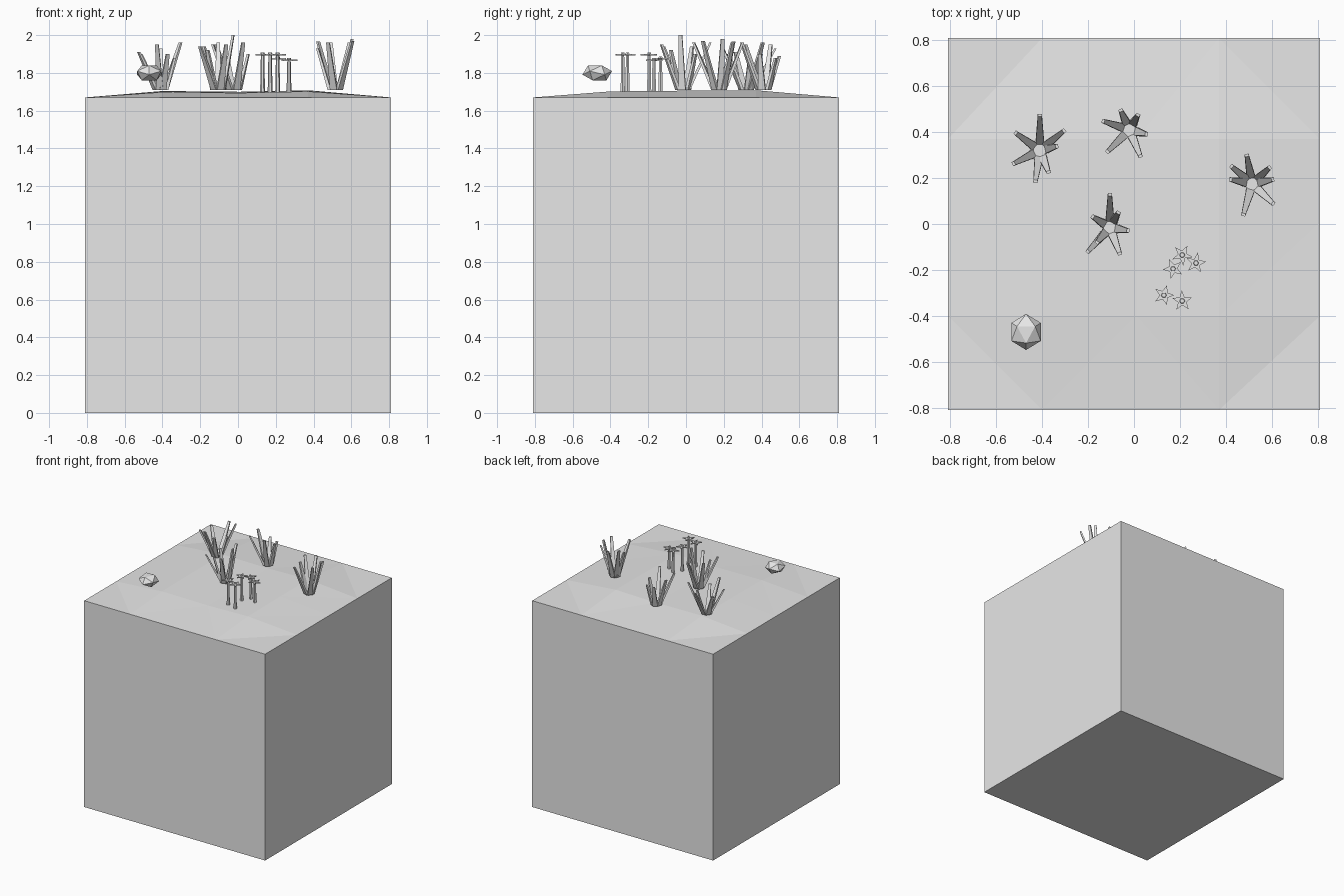
import bpy
import bmesh
import math
from mathutils import Matrix, Vector

if "Cube" in bpy.data.objects:
    bpy.data.objects.remove(bpy.data.objects["Cube"], do_unlink=True)

# One plain grey for every part
grey = bpy.data.materials.new("plain_grey")
grey.use_nodes = True
grey.diffuse_color = (0.8, 0.8, 0.8, 1)
grey.node_tree.nodes["Principled BSDF"].inputs["Base Color"].default_value = (0.8, 0.8, 0.8, 1)

HALF = 0.81
EDGE_Z = 1.67
GROUND = 1.71


def finish(bm, name):
    """Turn a bmesh into a flat-shaded object."""
    bmesh.ops.recalc_face_normals(bm, faces=bm.faces[:])
    mesh = bpy.data.meshes.new(name)
    bm.to_mesh(mesh)
    bm.free()
    mesh.materials.append(grey)
    obj = bpy.data.objects.new(name, mesh)
    bpy.context.scene.collection.objects.link(obj)
    return obj


def loft(bm, lower, upper):
    """Close a solid between two matching rings of points."""
    low = [bm.verts.new(p) for p in lower]
    high = [bm.verts.new(p) for p in upper]
    bm.faces.new(low[::-1])
    bm.faces.new(high)
    for i in range(len(low)):
        j = (i + 1) % len(low)
        bm.faces.new((low[i], low[j], high[j], high[i]))


def ring(centre, radii, count, turn=0.0):
    """Horizontal ring whose radius cycles through the given radii."""
    points = []
    for i in range(count):
        a = turn + math.tau * i / count
        r = radii[i % len(radii)]
        points.append(centre + Vector((r * math.cos(a), r * math.sin(a), 0)))
    return points


# Earth block: a box whose top is a gently uneven four by four grid
def build_block():
    bm = bmesh.new()
    steps = 4
    bumps = [[0.028, 0.024, 0.032], [0.032, 0.028, 0.036], [0.034, 0.03, 0.038]]
    nodes = [-HALF, -0.4, 0.01, 0.37, HALF]
    grid = []
    for j in range(steps + 1):
        row = []
        for i in range(steps + 1):
            inner = 0 < i < steps and 0 < j < steps
            z = EDGE_Z + (bumps[j - 1][i - 1] if inner else 0)
            row.append(bm.verts.new((nodes[i], nodes[j], z)))
        grid.append(row)
    top = []
    for j in range(steps):
        for i in range(steps):
            top.append(bm.faces.new((grid[j][i], grid[j][i + 1],
                                     grid[j + 1][i + 1], grid[j + 1][i])))
    bmesh.ops.triangulate(bm, faces=top)
    rim = grid[0] + [row[-1] for row in grid[1:]]
    rim += grid[-1][-2::-1] + [row[0] for row in grid[-2:0:-1]]
    base = [bm.verts.new((v.co.x, v.co.y, 0)) for v in rim]
    bm.faces.new(base[::-1])
    for i in range(len(rim)):
        j = (i + 1) % len(rim)
        bm.faces.new((base[i], base[j], rim[j], rim[i]))
    finish(bm, "earth_block")


# Grass clump: a small disc with tapered blades leaning outward
def build_clump(name, x, y, tips):
    bm = bmesh.new()
    centre = Vector((x, y, GROUND))
    loft(bm, ring(centre, [0.03], 7), ring(centre + Vector((0, 0, 0.012)), [0.03], 7))
    for dx, dy, height in tips:
        out = Vector((dx, dy, 0)).normalized()
        side = Vector((-out.y, out.x, 0))

        def section(middle, width, depth):
            w, d = side * width / 2, out * depth / 2
            return [middle - w - d, middle - w + d, middle + w + d, middle + w - d]

        root = centre + out * 0.029
        tip = centre + Vector((dx, dy, height)) - out * 0.006
        loft(bm, section(root, 0.038, 0.018), section(tip, 0.018, 0.012))
    finish(bm, name)


# Flower: a thin stem, a flat five-pointed star and a small hub
def build_flower(name, x, y, top, turn):
    bm = bmesh.new()
    foot = Vector((x, y, GROUND - 0.01))
    head = Vector((x, y, top))
    up = Vector((0, 0, 0.008))
    loft(bm, ring(foot, [0.013], 6), ring(head, [0.009], 6))
    loft(bm, ring(head - up, [0.046, 0.019], 10, turn), ring(head, [0.046, 0.019], 10, turn))
    loft(bm, ring(head, [0.012], 6), ring(head + up, [0.01], 6))
    finish(bm, name)


# Stone: a squashed icosahedron resting on one face
def build_stone():
    bm = bmesh.new()
    bmesh.ops.create_icosphere(bm, subdivisions=1, radius=0.08)
    face_up = Matrix.Rotation(math.radians(37.38), 4, "Y")
    spin = Matrix.Rotation(math.radians(30), 4, "Z")
    squash = Matrix.Diagonal((0.94, 1, 0.62, 1))
    place = Matrix.Translation((-0.47, -0.47, 1.8))
    bm.transform(place @ squash @ spin @ face_up)
    finish(bm, "stone")


build_block()
build_stone()

build_clump("grass_left", -0.41, 0.32, [
    (0, 0.16, 0.22), (0.11, 0.09, 0.25), (0.08, 0.02, 0.17), (0.04, -0.1, 0.19),
    (-0.02, -0.14, 0.24), (-0.12, -0.06, 0.2), (-0.11, 0.08, 0.19)])
build_clump("grass_back", -0.02, 0.41, [
    (-0.12, 0.04, 0.24), (-0.04, 0.09, 0.18), (0.04, 0.07, 0.17),
    (0.08, -0.02, 0.19), (0.05, -0.12, 0.25), (-0.1, -0.1, 0.24)])
build_clump("grass_middle", -0.105, -0.015, [
    (0, 0.15, 0.25), (0.04, 0.07, 0.19), (0.085, -0.015, 0.29), (0.045, -0.12, 0.24),
    (-0.1, -0.11, 0.23), (-0.06, -0.07, 0.21), (-0.08, 0.05, 0.23)])
build_clump("grass_right", 0.515, 0.175, [
    (-0.025, 0.13, 0.25), (0.08, 0.075, 0.25), (0.095, 0.02, 0.27), (0.095, -0.09, 0.26),
    (-0.04, -0.14, 0.25), (-0.1, 0.02, 0.22), (-0.095, 0.08, 0.255)])

flowers = [(0.13, -0.31, 1.9), (0.21, -0.335, 1.9), (0.17, -0.195, 1.9),
           (0.21, -0.135, 1.88), (0.27, -0.17, 1.87)]
for n, (x, y, top) in enumerate(flowers):
    build_flower("flower_" + str(n + 1), x, y, top, 0.35 * n)
